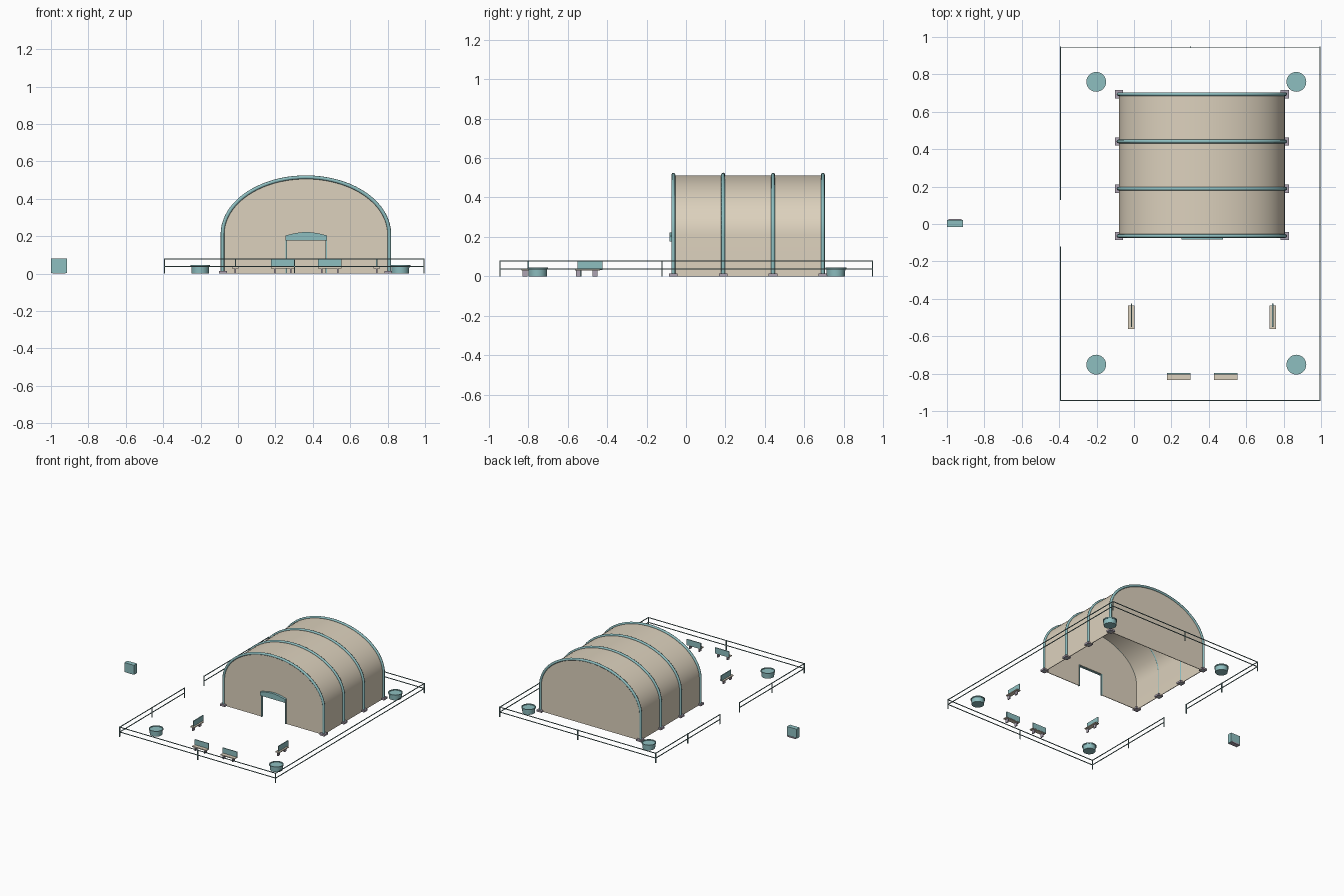
import bpy, bmesh
from math import sin, cos, pi

if "Cube" in bpy.data.objects:
    bpy.data.objects.remove(bpy.data.objects["Cube"])


def material(name, rgb):
    m = bpy.data.materials.new(name)
    m.diffuse_color = (*rgb, 1)
    m.use_nodes = True
    m.node_tree.nodes["Principled BSDF"].inputs["Base Color"].default_value = m.diffuse_color
    return m


BEIGE = material("canvas_beige", (0.72, 0.64, 0.51))
TEAL = material("teal_paint", (0.27, 0.52, 0.53))
PURPLE = material("purple_grey", (0.42, 0.37, 0.45))
DARK = material("dark_metal", (0.16, 0.28, 0.28))


def finish(name, bm, mat, smooth=False):
    bmesh.ops.recalc_face_normals(bm, faces=bm.faces[:])
    me = bpy.data.meshes.new(name)
    bm.to_mesh(me)
    bm.free()
    me.materials.append(mat)
    ob = bpy.data.objects.new(name, me)
    bpy.context.collection.objects.link(ob)
    if smooth:
        bpy.ops.object.select_all(action='DESELECT')
        ob.select_set(True)
        bpy.context.view_layer.objects.active = ob
        bpy.ops.object.shade_smooth_by_angle(angle=0.6)
    return ob


def box(name, x0, x1, y0, y1, z0, z1, mat):
    bm = bmesh.new()
    bmesh.ops.create_cube(bm, size=1)
    for v in bm.verts:
        v.co = ((x0 + x1) / 2 + v.co.x * (x1 - x0),
                (y0 + y1) / 2 + v.co.y * (y1 - y0),
                (z0 + z1) / 2 + v.co.z * (z1 - z0))
    return finish(name, bm, mat)


def prism(name, pts, y0, y1, mat, smooth=False):
    """Extrude an x-z outline along y."""
    bm = bmesh.new()
    f = bm.faces.new([bm.verts.new((x, y0, z)) for x, z in pts])
    r = bmesh.ops.extrude_face_region(bm, geom=[f])
    for v in r["geom"]:
        if isinstance(v, bmesh.types.BMVert):
            v.co.y = y1
    return finish(name, bm, mat, smooth)


CX, HALF, SPRING, RISE = 0.363, 0.443, 0.21, 0.302


def arch(off=0.0, n=40):
    """Straight legs with an elliptical top, left foot to right foot."""
    w, h = HALF + off, RISE + off
    top = [(CX - w * cos(pi * i / n), SPRING + h * sin(pi * i / n)) for i in range(n + 1)]
    return [(CX - w, 0)] + top + [(CX + w, 0)]


# Vaulted shell, open underneath
prism("hall_shell", arch() + arch(-0.005)[::-1], -0.062, 0.694, BEIGE, True)

# End walls, the front one with a doorway
D0, D1, DH = 0.257, 0.473, 0.178
prism("back_wall", arch(-0.003), 0.690, 0.695, BEIGE)
prism("front_wall", arch(-0.003) + [(D1, 0), (D1, DH), (D0, DH), (D0, 0)], -0.065, -0.060, BEIGE)

# Tubular ribs and their foot plates
for i in range(4):
    y = -0.064 + i * 0.2527
    cu = bpy.data.curves.new("rib", 'CURVE')
    cu.dimensions = '3D'
    cu.bevel_depth = 0.010
    cu.bevel_resolution = 2
    cu.use_fill_caps = True
    pts = arch(0.003)
    sp = cu.splines.new('POLY')
    sp.points.add(len(pts) - 1)
    for p, (x, z) in zip(sp.points, pts):
        p.co = (x, y, z, 1)
    cu.materials.append(TEAL)
    bpy.context.collection.objects.link(bpy.data.objects.new(f"rib_{i}", cu))
    for s in (-1, 1):
        x = CX + s * HALF
        box("rib_foot", x - 0.022, x + 0.022, y - 0.022, y + 0.022, 0, 0.014, PURPLE)

# Door frame and curved canopy
for x in (D0, D1):
    box("door_jamb", x - 0.004, x + 0.004, -0.072, -0.058, 0, DH, TEAL)
crown = [(D0 - 0.004 + 0.224 * i / 12, 0.203 + 0.019 * sin(pi * i / 12)) for i in range(13)]
prism("door_canopy", crown + [(D1 + 0.004, 0.176), (D0 - 0.004, 0.176)], -0.083, -0.064, TEAL)

# Perimeter fence with a gateway on the left
L, R, F, B = -0.392, 0.995, -0.943, 0.945
G0, G1, T = -0.122, 0.13, 0.0025
runs = [(L, R, F, F), (L, R, B, B), (R, R, F, B), (L, L, F, G0), (L, L, G1, B)]
for x0, x1, y0, y1 in runs:
    for z in (0.038, 0.077):
        box("fence_rail", x0 - T, x1 + T, y0 - T, y1 + T, z - T, z + T, DARK)
posts = [(L, F), (L, B), (R, F), (R, B), (0.302, F), (0.302, B),
         (L, G0), (L, G1), (L, -0.532), (L, 0.537)]
for x, y in posts:
    box("fence_post", x - 0.003, x + 0.003, y - 0.003, y + 0.003, 0, 0.081, DARK)

# Round planters with a rim
profile = [(0.046, 0), (0.048, 0.037), (0.053, 0.037), (0.053, 0.045), (0.046, 0.045), (0.046, 0.039)]
N = 32
for px in (-0.202, 0.868):
    for py in (-0.752, 0.760):
        bm = bmesh.new()
        rings = [[bm.verts.new((px + r * cos(2 * pi * k / N), py + r * sin(2 * pi * k / N), z))
                  for k in range(N)] for r, z in profile]
        for a, b in zip(rings, rings[1:]):
            for k in range(N):
                bm.faces.new((a[k], a[(k + 1) % N], b[(k + 1) % N], b[k]))
        bm.faces.new(rings[0])
        bm.faces.new(rings[-1])
        finish("planter", bm, TEAL, True)

# Front benches, backs toward the hall
for x in (0.239, 0.490):
    box("bench_seat", x - 0.063, x + 0.063, -0.834, -0.799, 0.028, 0.035, BEIGE)
    box("bench_back", x - 0.063, x + 0.063, -0.804, -0.797, 0.032, 0.077, TEAL)
    for s in (-0.042, 0.042):
        box("bench_leg", x + s - 0.004, x + s + 0.004, -0.829, -0.804, 0, 0.029, PURPLE)

# Side benches, with the back along the middle of the seat
for x in (-0.014, 0.742):
    box("side_bench_seat", x - 0.017, x + 0.017, -0.562, -0.437, 0.028, 0.035, BEIGE)
    box("side_bench_back", x - 0.003, x + 0.004, -0.550, -0.424, 0.032, 0.077, TEAL)
    for s in (-0.042, 0.042):
        y = -0.504 + s
        box("side_bench_leg", x - 0.004, x + 0.004, y - 0.012, y + 0.012, 0, 0.029, PURPLE)

# Small cabinet outside the gate
box("cabinet_body", -1.0, -0.914, -0.016, 0.022, 0.004, 0.080, TEAL)
box("cabinet_base", -0.992, -0.922, -0.010, 0.026, 0, 0.010, PURPLE)
